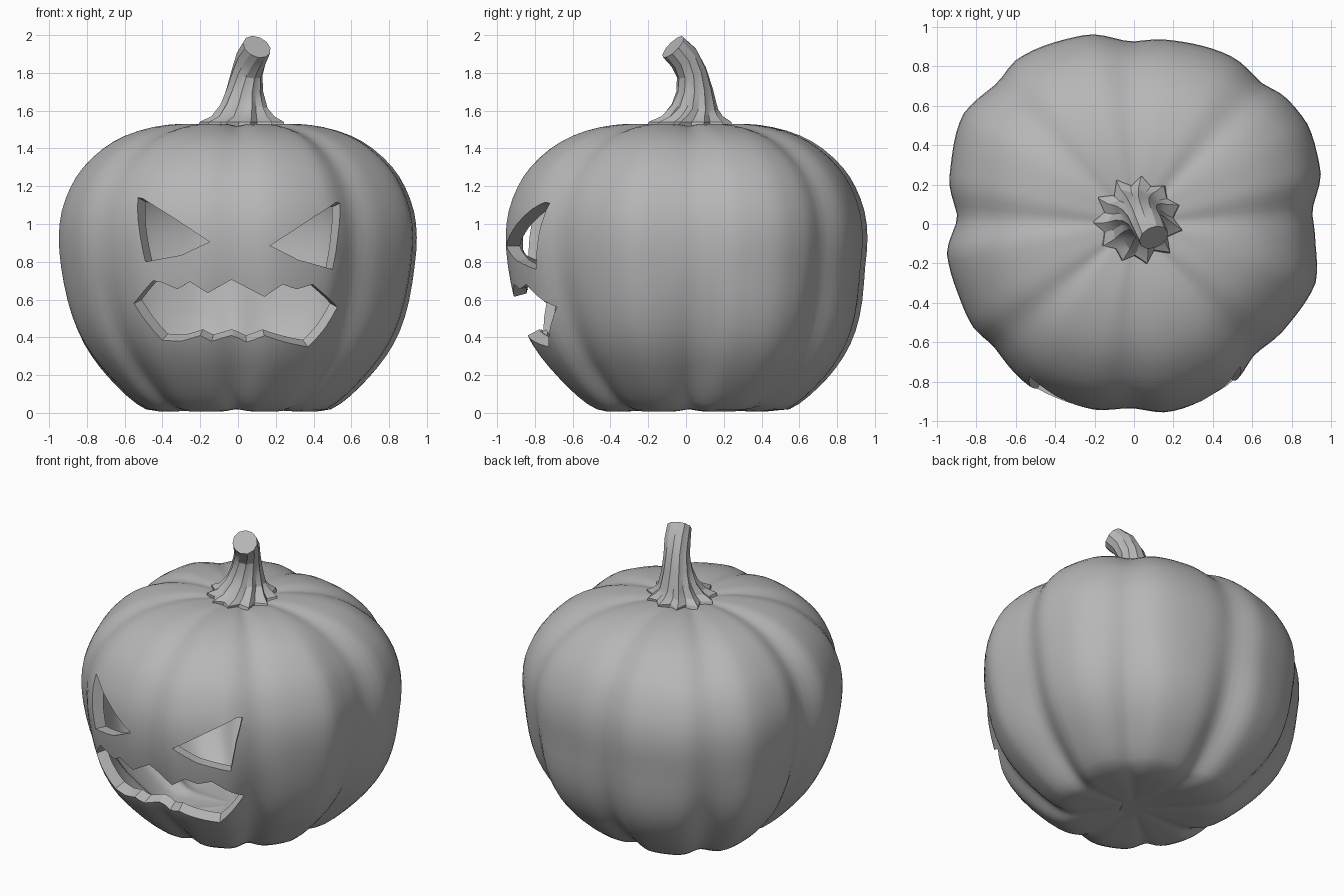
import bpy, bmesh, math
from mathutils import Vector
from mathutils.bvhtree import BVHTree

if "Cube" in bpy.data.objects:
    bpy.data.objects.remove(bpy.data.objects["Cube"])

grey = bpy.data.materials.new("plain grey")
grey.diffuse_color = (0.47, 0.47, 0.47, 1)
grey.use_nodes = True
grey.node_tree.nodes["Principled BSDF"].inputs["Base Color"].default_value = grey.diffuse_color


def finish(bm, name):
    me = bpy.data.meshes.new(name)
    bm.to_mesh(me)
    ob = bpy.data.objects.new(name, me)
    bpy.context.collection.objects.link(ob)
    me.materials.append(grey)
    return ob


def smooth(ob, angle):
    bpy.ops.object.select_all(action='DESELECT')
    ob.select_set(True)
    bpy.context.view_layer.objects.active = ob
    bpy.ops.object.shade_smooth_by_angle(angle=math.radians(angle))


# outline seen from above: angle in degrees, radius at the widest height
OUTLINE = [(4, .912), (16, .985), (30, 1.015), (40, 1.005), (48, .972), (58, .985), (80, .95), (91, .932),
           (104, .99), (126, 1.027), (134, 1.004), (147, 1.03), (166, .966), (178, .902),
           (189, .962), (202, .96), (213, .972), (221, .952), (237, .978), (257, .965), (269, .94),
           (280, .97), (301, .958), (313, .908), (325, .932), (342, .968), (355, .925)]
GROOVES = (3, 48, 91, 134, 178, 221, 269, 313)
# vertical profile: radius factor, height
PROFILE = [(.1, .025), (.25, .015), (.4, .005), (.5, .01), (.61, .085), (.72, .19), (.82, .3),
           (.9, .43), (.955, .59), (.99, .78), (1.003, .93), (.988, 1.07), (.935, 1.2), (.87, 1.3),
           (.755, 1.405), (.635, 1.472), (.48, 1.517), (.33, 1.533), (.2, 1.527), (.08, 1.515)]


def outline(deg):
    pts = [(a - 360, r) for a, r in OUTLINE] + OUTLINE + [(a + 360, r) for a, r in OUTLINE]
    for (a, r), (b, s) in zip(pts, pts[1:]):
        if a <= deg < b:
            t = (deg - a) / (b - a)
            t = .5 * t + .5 * t * t * (3 - 2 * t)
            return r + (s - r) * t


def groove(deg):
    d = min(abs((deg - g + 180) % 360 - 180) for g in GROOVES)
    return math.exp(-(d / 8) ** 2)


def body_point(deg, f, z):
    th, g = math.radians(deg), groove(deg)
    low = max(0, min(1, (.75 - z) / .55))
    edge = min(1, f / .5)
    f += .075 * max(0, math.sin(th)) * low * edge * (f > .45)   # fuller lower back
    r = outline(deg) * f * (1 - g * edge * (.055 * low + .008))
    if z > 1.2:
        z -= .016 * g * min(1, f / .4) * min(1, (z - 1.2) / .2)
    elif z < .3:
        z += .015 * g * edge * (1 - z / .3)
    return Vector((r * math.cos(th), r * math.sin(th), z))


def skin(bm, rings, flip=False):
    """Joins closed rings of points into a capped shell."""
    vs = [[bm.verts.new(p) for p in ring] for ring in rings]
    n = len(vs[0])
    faces = [bm.faces.new((a[i], a[(i + 1) % n], b[(i + 1) % n], b[i]))
             for a, b in zip(vs, vs[1:]) for i in range(n)]
    faces += [bm.faces.new(vs[0][::-1]), bm.faces.new(vs[-1])]
    if flip:
        bmesh.ops.reverse_faces(bm, faces=faces)


# hollow body: outer skin plus inner skin
N = 120
prof = []
for a, b in zip(PROFILE, PROFILE[1:]):
    prof += [a, ((a[0] + b[0]) / 2, (a[1] + b[1]) / 2)]
prof.append(PROFILE[-1])
# soften the doubled profile
prof = [prof[0]] + [tuple((p[k] + 2 * q[k] + r[k]) / 4 for k in (0, 1))
                    for p, q, r in zip(prof, prof[1:], prof[2:])] + [prof[-1]]
outer = [[body_point(i * 360 / N, f, z) for i in range(N)] for f, z in prof]
bm = bmesh.new()
skin(bm, outer)
tree = BVHTree.FromBMesh(bm)
inner = [[Vector((p.x * .925, p.y * .925, .77 + (p.z - .77) * .915)) for p in ring] for ring in outer]
skin(bm, inner, True)
body = finish(bm, "pumpkin_body")

# carved face: cutters converge on a point inside the body
EYE_L = [(-.53, 1.14), (-.505, 1.135), (-.33, 1.025), (-.15, .905), (-.3, .835), (-.49, .80), (-.52, .95)]
EYE_R = [(.17, .885), (.36, 1.01), (.52, 1.115), (.54, 1.11), (.53, .95), (.50, .76), (.32, .81)]
MOUTH = [(-.55, .58), (-.45, .70), (-.40, .69), (-.32, .655), (-.255, .695), (-.16, .635),
         (-.035, .705), (.14, .615), (.235, .68), (.31, .655), (.395, .68), (.525, .56),
         (.37, .35), (.27, .37), (.14, .41), (.045, .375), (-.035, .41), (-.14, .38),
         (-.2, .41), (-.3, .38), (-.4, .385)]
focus = Vector((0, 0, .85))


def carve(points, name):
    hits = [tree.ray_cast(Vector((x, -3, z)), Vector((0, 1, 0)))[0] for x, z in points]
    cb = bmesh.new()
    skin(cb, [[focus + (p - focus) * s for p in hits] for s in (1.25, .6)])
    bmesh.ops.triangulate(cb, faces=cb.faces[:])
    bmesh.ops.recalc_face_normals(cb, faces=cb.faces[:])
    cutter = finish(cb, name)
    cutter.hide_render = True
    mod = body.modifiers.new(name, 'BOOLEAN')
    mod.operation, mod.solver, mod.object = 'DIFFERENCE', 'EXACT', cutter
    bpy.context.view_layer.objects.active = body
    bpy.ops.object.modifier_apply(modifier=name)
    bpy.data.objects.remove(cutter)


for pts, name in ((EYE_L, "left_eye_cut"), (EYE_R, "right_eye_cut"), (MOUTH, "mouth_cut")):
    carve(pts, name)
smooth(body, 35)

# stem: ribbed rings along a bent path (x, y, z, radius, rib depth)
PATH = [(.02, .02, 1.50, .205, .12), (.02, .02, 1.54, .2, .12), (.025, .03, 1.57, .152, .1),
        (.03, .045, 1.62, .118, .07), (.035, .045, 1.71, .093, .05), (.048, .03, 1.80, .08, .035),
        (.072, -.01, 1.88, .08, .025), (.1, -.068, 1.938, .076, .02)]
centres = [Vector(p[:3]) for p in PATH]
rings = []
S = 22
for k, (c, p) in enumerate(zip(centres, PATH)):
    t = centres[min(k + 1, len(PATH) - 1)] - centres[max(k - 1, 0)]
    t = Vector((0, 0, 1)) if k < 3 else t.normalized()
    u = (Vector((1, 0, 0)) - t * t.x).normalized()
    v = t.cross(u)
    ring = []
    for i in range(S):
        a = 2 * math.pi * i / S + .07 * k
        r = p[3] * (1 + p[4] * (1 if i % 2 else -1) + .25 * p[4] * math.sin(3.7 * i))
        ring.append(c + (u * math.cos(a) + v * math.sin(a)) * r)
    rings.append(ring)
bm = bmesh.new()
skin(bm, rings)
stem = finish(bm, "stem")
smooth(stem, 25)
